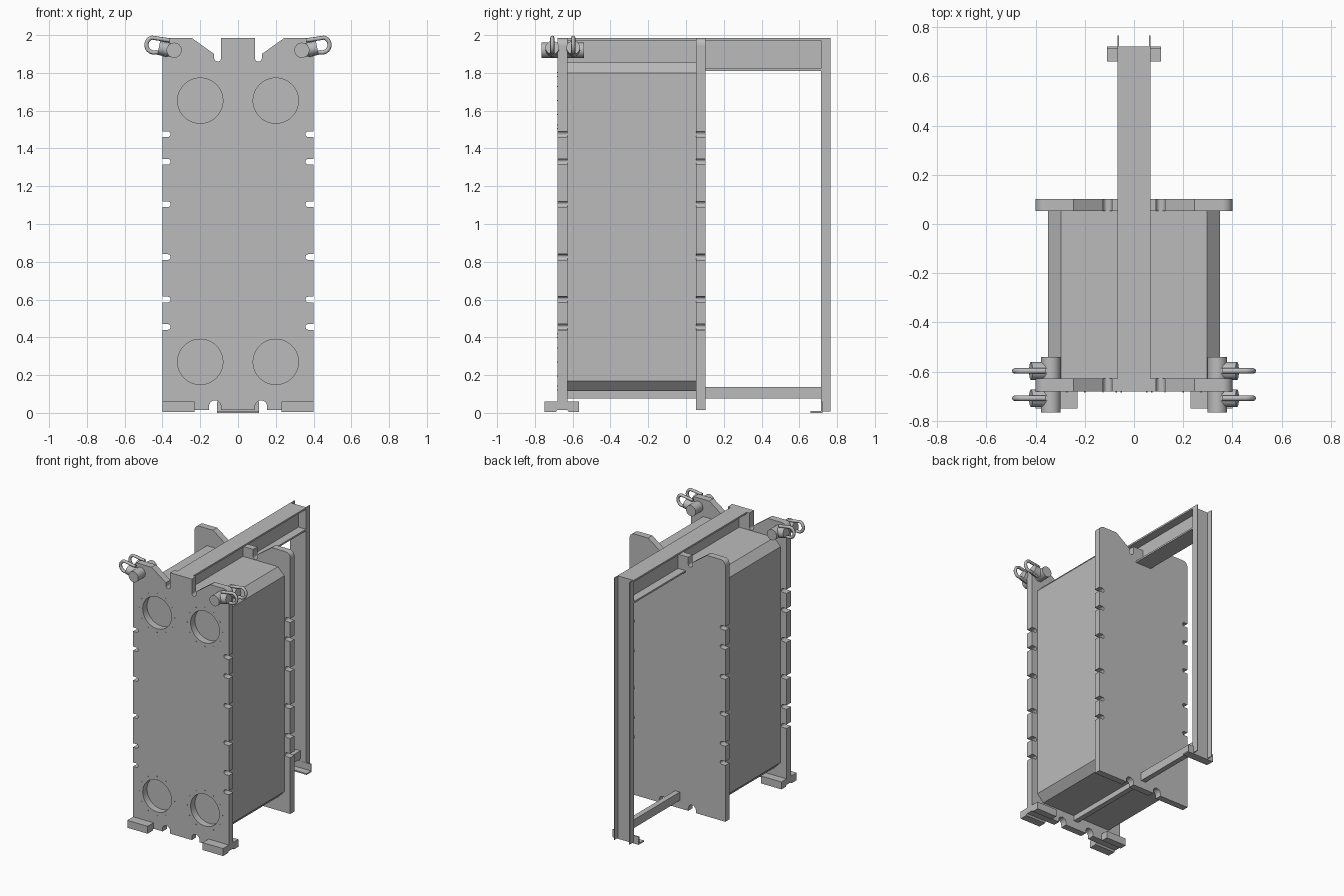
import bpy, bmesh
from math import cos, sin, radians, pi
from mathutils import Matrix, Vector

cube = bpy.data.objects.get("Cube")
if cube:
    bpy.data.objects.remove(cube, do_unlink=True)

grey = bpy.data.materials.new("plain grey steel")
grey.use_nodes = True
grey.diffuse_color = (0.5, 0.5, 0.5, 1)
grey.node_tree.nodes["Principled BSDF"].inputs["Base Color"].default_value = (0.5, 0.5, 0.5, 1)


def finish(name, bm, smooth=False):
    bmesh.ops.recalc_face_normals(bm, faces=bm.faces)
    mesh = bpy.data.meshes.new(name)
    bm.to_mesh(mesh)
    bm.free()
    mesh.materials.append(grey)
    ob = bpy.data.objects.new(name, mesh)
    bpy.context.collection.objects.link(ob)
    if smooth:
        bpy.ops.object.select_all(action='DESELECT')
        ob.select_set(True)
        bpy.context.view_layer.objects.active = ob
        bpy.ops.object.shade_smooth_by_angle(angle=radians(35))
    return ob


def prism(name, pts, a, b, axis='Y', smooth=False):
    """Extrude a flat outline from a to b along an axis."""
    place = {'X': lambda u, v: (a, u, v), 'Y': lambda u, v: (u, a, v),
             'Z': lambda u, v: (u, v, a)}[axis]
    bm = bmesh.new()
    face = bm.faces.new([bm.verts.new(place(u, v)) for u, v in pts])
    ext = bmesh.ops.extrude_face_region(bm, geom=[face])
    step = Vector([(b - a) * (axis == k) for k in 'XYZ'])
    bmesh.ops.translate(bm, vec=step, verts=[v for v in ext['geom'] if isinstance(v, bmesh.types.BMVert)])
    return finish(name, bm, smooth)


def box(name, x0, x1, y0, y1, z0, z1):
    return prism(name, [(x0, z0), (x1, z0), (x1, z1), (x0, z1)], y0, y1)


def arc(cx, cz, r, start, sweep, n=10):
    angles = [radians(start + sweep * i / n) for i in range(n + 1)]
    return [(cx + r * cos(t), cz + r * sin(t)) for t in angles]


def disc(cx, cz, r, n=32):
    return arc(cx, cz, r, 0, 360, n)[:-1]


def mirrored(half):
    return half + [(-x, z) for x, z in reversed(half)]


BOTTOM, TOP = 0.015, 1.985
SLOTS = (0.455, 0.60, 0.825, 1.105, 1.33, 1.475)


def plate_outline(tab_top):
    """Notched pressure plate with raised ears and a middle tab."""
    half = [(0.09, BOTTOM)] + arc(0.122, 0.034, 0.032, 180, -180) + [(0.154, BOTTOM), (0.4, BOTTOM)]
    for z in SLOTS:
        half += [(0.4, z - 0.015)] + arc(0.372, z, 0.015, 270, -180) + [(0.4, z + 0.015)]
    half += arc(0.36, TOP - 0.04, 0.04, 0, 90)
    half += [(0.245, TOP), (0.126, 1.90)] + arc(0.108, 1.878, 0.018, 0, -180) + [(0.09, tab_top)]
    return mirrored(half)


# Pressure plates
front_plate = prism("front_plate", plate_outline(TOP), -0.68, -0.628)
prism("back_plate", plate_outline(1.93), 0.052, 0.102)

# Ports cut through the front plate, each with a ring of small studs
for x in (-0.2, 0.2):
    for z in (0.27, 1.653):
        cutter = prism("port_cutter", disc(x, z, 0.12, 48), -0.72, -0.6)
        mod = front_plate.modifiers.new("port", 'BOOLEAN')
        mod.operation = 'DIFFERENCE'
        mod.solver = 'EXACT'
        mod.object = cutter
        bpy.context.view_layer.objects.active = front_plate
        bpy.ops.object.modifier_apply(modifier=mod.name)
        bpy.data.objects.remove(cutter, do_unlink=True)
        for sx, sz in disc(x, z, 0.148, 12):
            prism("port_stud", disc(sx, sz, 0.003, 6), -0.684, -0.67)

# Plate pack with chamfered long edges
prism("plate_pack", mirrored([(0.297, 0.115), (0.35, 0.17), (0.35, 1.80), (0.297, 1.855)]), -0.628, 0.052)

# Upper carrying beam, I section
prism("carrying_beam", mirrored([(0.067, 1.81), (0.067, 1.823), (0.005, 1.823),
                                 (0.005, 1.972), (0.067, 1.972), (0.067, TOP)]), -0.64, 0.72)

# Lower guide bar
box("guide_bar", -0.02, 0.02, -0.64, 0.716, 0.075, 0.138)

# Rear post, channel open to the back
prism("rear_post", mirrored([(0.067, 0.715), (0.067, 0.765), (0.061, 0.765), (0.061, 0.722)]),
      0.008, TOP, 'Z')
# Angle bracket under the post
prism("post_foot", [(0.66, 0), (0.722, 0), (0.722, 0.06), (0.714, 0.06), (0.714, 0.01), (0.66, 0.01)],
      -0.11, 0.11, 'X')


def lifting_bow(name, side, y):
    """Bent shackle bow swept along a U path."""
    path = [(0.36, 1.972)] + arc(0.445, 1.948, 0.04, 75, -180, 14) + [(0.37, 1.893)]
    curve = bpy.data.curves.new(name, 'CURVE')
    curve.dimensions = '3D'
    curve.bevel_depth = 0.011
    curve.bevel_resolution = 2
    curve.use_fill_caps = True
    spline = curve.splines.new('POLY')
    spline.points.add(len(path) - 1)
    for p, (x, z) in zip(spline.points, path):
        p.co = (side * x, y, z, 1)
    curve.materials.append(grey)
    ob = bpy.data.objects.new(name, curve)
    bpy.context.collection.objects.link(ob)


# Feet and lifting gear on both sides
for side, word in ((1, "left"), (-1, "right")):
    x0, x1 = sorted((side * 0.23, side * 0.4))
    prism(word + "_foot", [(-0.75, 0.004), (-0.69, 0.004), (-0.68, 0.018), (-0.63, 0.018), (-0.62, 0.004),
                           (-0.567, 0.004), (-0.567, 0.06), (-0.75, 0.06)], x0, x1, 'X')
    prism(word + "_lifting_pin", disc(side * 0.338, 1.92, 0.04), -0.765, -0.54, smooth=True)
    for y in (-0.708, -0.597):
        lifting_bow(word + "_lifting_bow", side, y)
        bm = bmesh.new()
        turn = Matrix.Translation((side * 0.385, y, 1.927)) @ Matrix.Rotation(pi / 2 - side * 0.2, 4, 'Y')
        bmesh.ops.create_cone(bm, cap_ends=True, segments=24, radius1=0.036, radius2=0.036,
                              depth=0.07, matrix=turn)
        finish(word + "_shackle_collar", bm, True)
